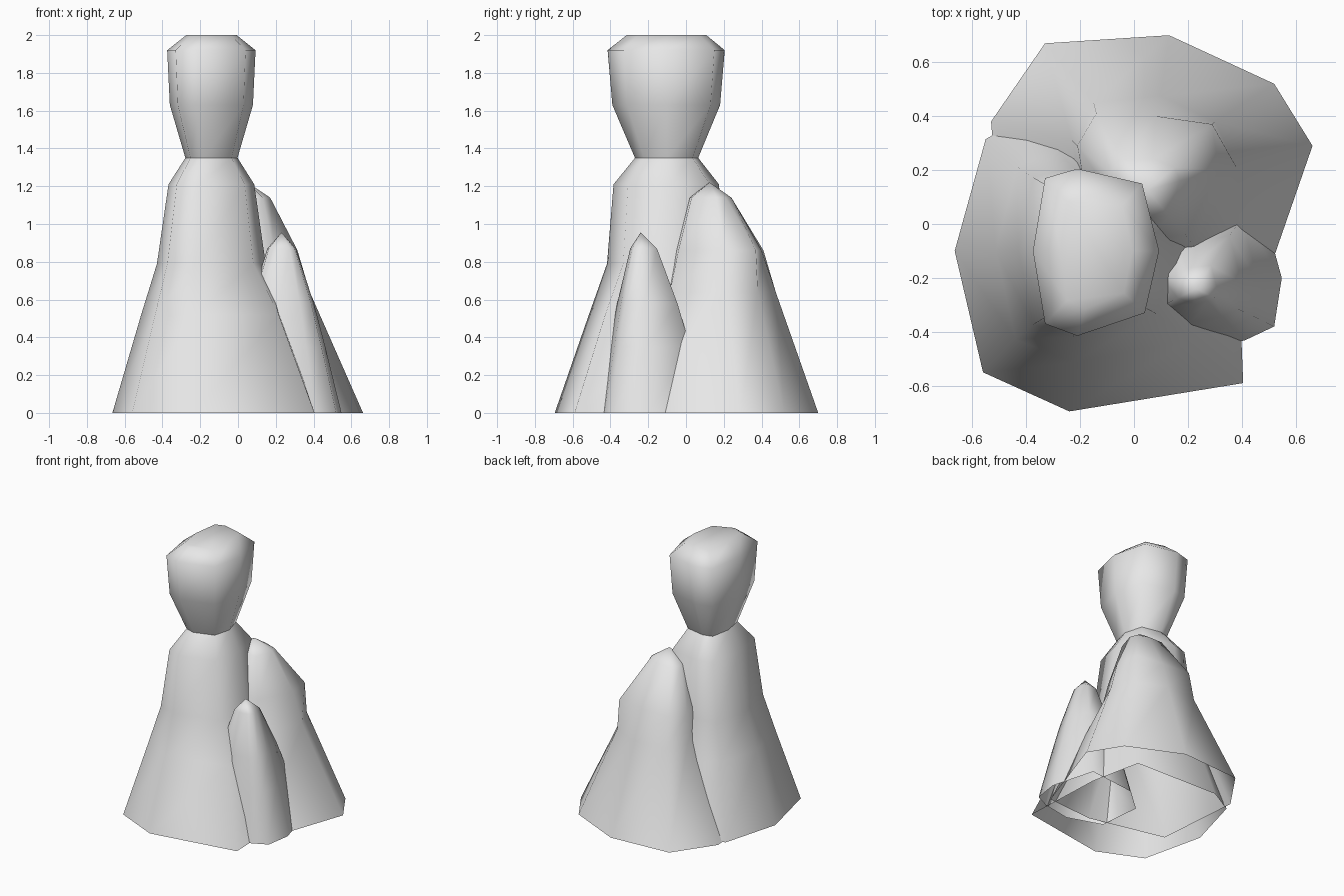
import bpy

if "Cube" in bpy.data.objects:
    bpy.data.objects.remove(bpy.data.objects["Cube"])

stone = bpy.data.materials.new("pale_grey_stone")
stone.diffuse_color = (0.8, 0.8, 0.8, 1)
stone.use_nodes = True
stone.node_tree.nodes["Principled BSDF"].inputs["Base Color"].default_value = stone.diffuse_color


def loft(name, rings, apex=None, cap=False):
    """Skin equal-length rings of points, open below, with an optional tip or flat cap."""
    n = len(rings[0])
    verts = [p for ring in rings for p in ring]
    faces = []
    for k in range(len(rings) - 1):
        for i in range(n):
            j = (i + 1) % n
            faces.append((k * n + i, k * n + j, (k + 1) * n + j, (k + 1) * n + i))
    last = (len(rings) - 1) * n
    if apex:
        verts.append(apex)
        faces += [(last + i, last + (i + 1) % n, len(verts) - 1) for i in range(n)]
    elif cap:
        faces.append(tuple(range(last, last + n)))
    mesh = bpy.data.meshes.new(name)
    mesh.from_pydata(verts, [], faces)
    mesh.materials.append(stone)
    for f in mesh.polygons:
        f.use_smooth = True
    obj = bpy.data.objects.new(name, mesh)
    bpy.context.collection.objects.link(obj)


def ring(outline, centre, sx, sy, z):
    cx, cy = centre
    return [(cx + (x - cx) * sx, cy + (y - cy) * sy, z) for x, y in outline]


# Tall spire: wide foot blending into a narrower outline and a neck
c = (-0.14, -0.10)
foot = [(-0.665, -0.10), (-0.56, -0.55), (-0.24, -0.695), (0.405, -0.59),
        (0.38, 0.02), (0.30, 0.40), (-0.36, 0.42), (-0.55, 0.315)]
head = [(-0.375, -0.10), (-0.33, -0.37), (-0.21, -0.415), (0.04, -0.33),
        (0.093, -0.10), (0.03, 0.15), (-0.21, 0.205), (-0.33, 0.17)]
middle = [((a + e) / 2, (b + f) / 2) for (a, b), (e, f) in zip(foot, head)]
neck = ring(head, c, 0.59, 0.54, 1.35)
loft("tall_spire", [ring(foot, c, 1, 1, 0), ring(middle, c, 0.98, 0.91, 0.52),
                    ring(head, c, 1.23, 1.01, 0.79), ring(head, c, 0.97, 0.9, 1.21), neck])

# Cap rock balanced on the neck
loft("cap_rock", [neck, ring(head, c, 0.94, 0.92, 1.63), ring(head, c, 1, 1, 1.92),
                  ring(head, c, 0.57, 0.68, 2.0)], cap=True)

# Broad rear spire: boxy shoulder, rounded tip
foot = [(0.662, 0.29), (0.52, 0.52), (0.13, 0.70), (-0.33, 0.67),
        (-0.53, 0.38), (-0.48, -0.25), (0.08, -0.38), (0.44, -0.35)]
waist = [(0.38, 0.21), (0.30, 0.38), (0.10, 0.475), (-0.15, 0.45),
         (-0.23, 0.31), (-0.20, -0.04), (0.05, -0.10), (0.225, -0.085)]
shoulder = [(0.315, 0.20), (0.29, 0.37), (0.08, 0.40), (-0.14, 0.41),
            (-0.21, 0.29), (-0.16, 0.02), (0.05, -0.06), (0.19, -0.04)]
tip = [(0.17, 0.16), (0.15, 0.21), (0.07, 0.24), (-0.04, 0.24),
       (-0.09, 0.19), (-0.05, 0.06), (0.06, 0.02), (0.13, 0.03)]
loft("rear_spire", [[(x, y, z) for x, y in outline] for outline, z in
                    [(foot, 0), (waist, 0.64), (shoulder, 0.86), (tip, 1.14)]],
     apex=(0.05, 0.125, 1.22))

# Small side spire
c = (0.23, -0.24)
foot = [(0.548, -0.20), (0.46, 0.12), (0.10, 0.08), (-0.08, -0.075),
        (-0.05, -0.385), (0.20, -0.47), (0.41, -0.432), (0.52, -0.38)]
loft("side_spire", [ring(foot, c, s, s, z)
                    for s, z in [(1, 0), (0.73, 0.35), (0.54, 0.58), (0.24, 0.87)]],
     apex=(0.23, -0.24, 0.955))
